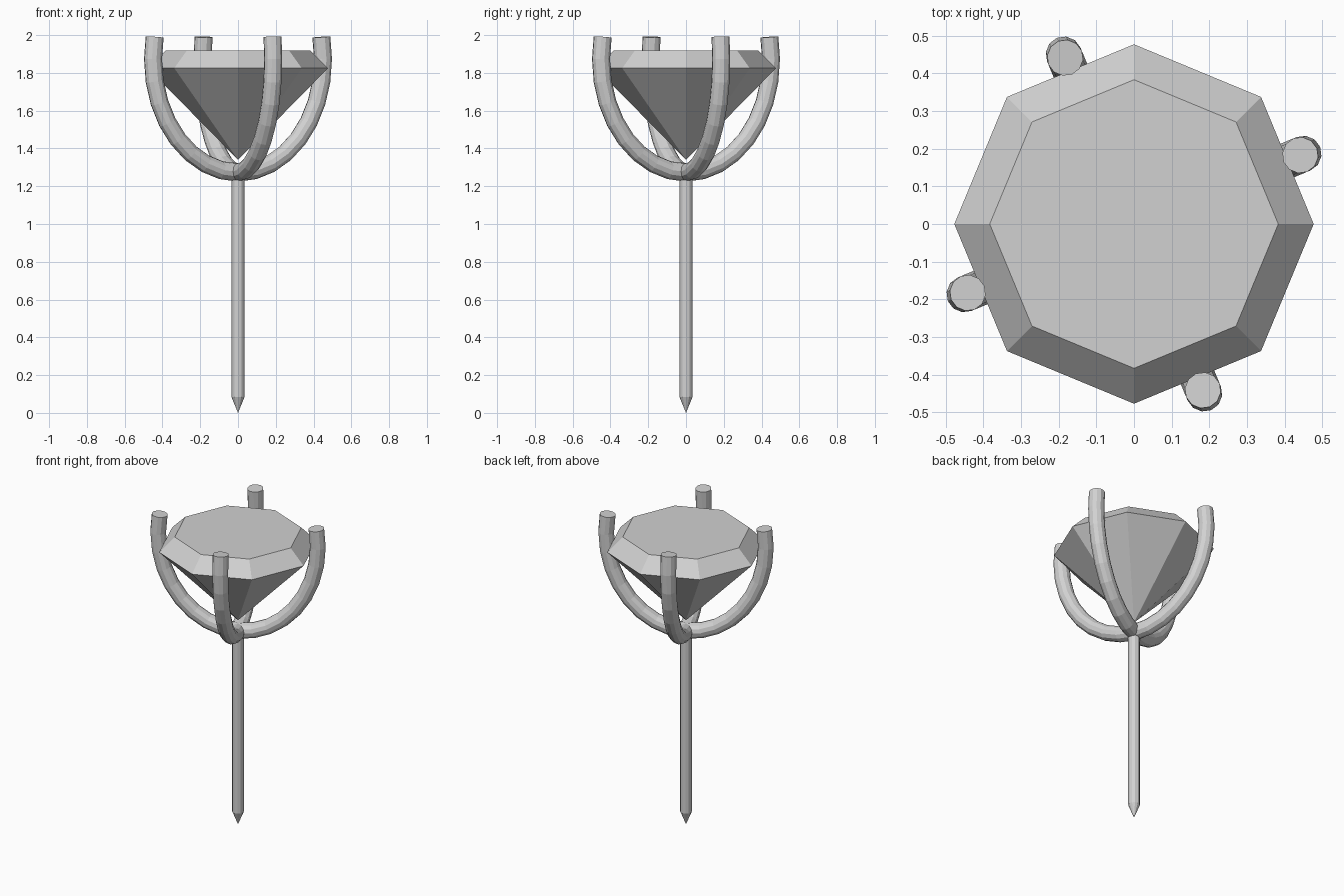
import bpy
import bmesh
from math import cos, sin, pi, radians

cube = bpy.data.objects.get("Cube")
if cube:
    bpy.data.objects.remove(cube, do_unlink=True)

GREY = (0.64, 0.64, 0.64, 1)
grey = bpy.data.materials.new("plain_grey")
grey.use_nodes = True
grey.diffuse_color = GREY
grey.node_tree.nodes["Principled BSDF"].inputs["Base Color"].default_value = GREY


def lathe(name, profile, sides):
    """Flat-faced solid of revolution from (radius, height) points."""
    bm = bmesh.new()
    rings = []
    for r, z in profile:
        if r == 0:
            rings.append([bm.verts.new((0, 0, z))] * sides)
        else:
            rings.append([bm.verts.new((r * cos(2 * pi * i / sides),
                                        r * sin(2 * pi * i / sides), z))
                          for i in range(sides)])
    for low, high in zip(rings, rings[1:]):
        for i in range(sides):
            j = (i + 1) % sides
            loop = [low[i], low[j], high[j], high[i]]
            bm.faces.new(list(dict.fromkeys(loop)))
    bm.faces.new(rings[-1])
    bmesh.ops.recalc_face_normals(bm, faces=bm.faces[:])
    mesh = bpy.data.meshes.new(name)
    bm.to_mesh(mesh)
    bm.free()
    mesh.materials.append(grey)
    obj = bpy.data.objects.new(name, mesh)
    bpy.context.collection.objects.link(obj)
    return obj


def prong(name, angle):
    """Elliptical claw sweeping from the stem up past the gem's edge."""
    curve = bpy.data.curves.new(name, "CURVE")
    curve.dimensions = "3D"
    curve.bevel_depth = 0.048
    curve.bevel_resolution = 4
    curve.use_fill_caps = True
    spline = curve.splines.new("POLY")
    steps = 9
    spline.points.add(steps)
    for i, point in enumerate(spline.points):
        t = -pi / 2 + i * pi / 16
        r, z = 0.487 * cos(t), 1.873 + 0.6 * sin(t)
        point.co = (r * cos(angle), r * sin(angle), z, 1)
    spline.use_smooth = False
    curve.materials.append(grey)
    obj = bpy.data.objects.new(name, curve)
    bpy.context.collection.objects.link(obj)
    bpy.ops.object.select_all(action="DESELECT")
    obj.select_set(True)
    bpy.context.view_layer.objects.active = obj
    bpy.ops.object.convert(target="MESH")
    bpy.context.object.name = name


# Pointed stem and eight-sided gem
lathe("stem", [(0, 0), (0.035, 0.085), (0.035, 1.27)], 12)
lathe("gem", [(0, 1.34), (0.477, 1.825), (0.383, 1.918)], 8)

# Four claws holding the gem
for k, side in enumerate(("left", "back", "right", "front")):
    prong(side + "_prong", radians(22.5 + 90 * k))
